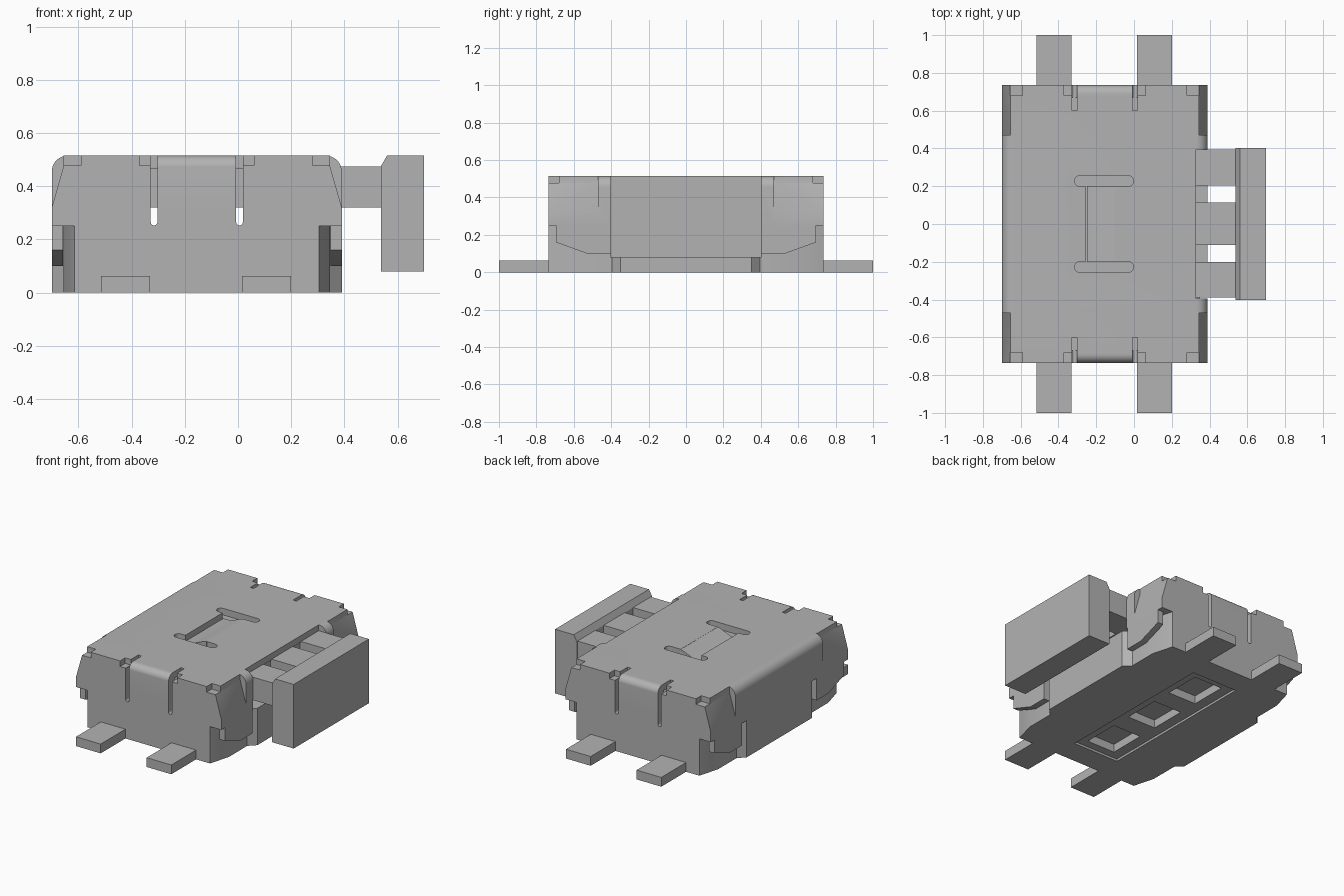
import bpy, bmesh, math

if "Cube" in bpy.data.objects:
    bpy.data.objects.remove(bpy.data.objects["Cube"])

grey = bpy.data.materials.new("mid grey")
grey.use_nodes = True
COLOUR = (0.45, 0.45, 0.45, 1)
grey.diffuse_color = COLOUR
grey.node_tree.nodes["Principled BSDF"].inputs["Base Color"].default_value = COLOUR

MID = -0.155    # centre of the housing along x
HALF = 0.545    # half width of the housing
DEPTH = 0.735   # half depth of the housing
TOP = 0.515


def prism(name, pts, axis, lo, hi):
    """Extrude a 2D outline along an axis from lo to hi."""
    place = {"x": lambda a, b, t: (t, a, b),
             "y": lambda a, b, t: (a, t, b),
             "z": lambda a, b, t: (a, b, t)}[axis]
    bm = bmesh.new()
    ends = [[bm.verts.new(place(a, b, t)) for a, b in pts] for t in (lo, hi)]
    bm.faces.new(ends[0])
    bm.faces.new(ends[1])
    n = len(pts)
    for i in range(n):
        j = (i + 1) % n
        bm.faces.new((ends[0][i], ends[0][j], ends[1][j], ends[1][i]))
    bmesh.ops.recalc_face_normals(bm, faces=bm.faces)
    mesh = bpy.data.meshes.new(name)
    bm.to_mesh(mesh)
    bm.free()
    mesh.materials.append(grey)
    ob = bpy.data.objects.new(name, mesh)
    bpy.context.collection.objects.link(ob)
    return ob


def box(name, x, y, z):
    return prism(name, [(x[0], y[0]), (x[1], y[0]), (x[1], y[1]), (x[0], y[1])], "z", *z)


def boolean(ob, other, op="DIFFERENCE"):
    """Apply a boolean and remove the helper."""
    mod = ob.modifiers.new("cut", "BOOLEAN")
    mod.operation, mod.object, mod.solver = op, other, "EXACT"
    bpy.context.view_layer.objects.active = ob
    bpy.ops.object.modifier_apply(modifier=mod.name)
    bpy.data.objects.remove(other)


def arc(cx, cy, r, start, end, n=8):
    return [(cx + r * math.cos(math.radians(start + (end - start) * i / n)),
             cy + r * math.sin(math.radians(start + (end - start) * i / n)))
            for i in range(n + 1)]


def span(side, a, b):
    """Ordered pair of side * a and side * b."""
    return tuple(sorted((side * a, side * b)))


# Cover: rounded middle section and slanted end sections
R = 0.06
right, left = MID + HALF, MID - HALF
rounded = ([(left, 0.25), (right, 0.25)]
           + arc(right - R, TOP - R, R, 0, 90) + arc(left + R, TOP - R, R, 90, 180))
cover = prism("cover", rounded, "y", -0.47, 0.47)
slanted = [(HALF, 0.25), (HALF, 0.32), (HALF - 0.045, 0.478), (HALF - 0.045, TOP)]
slanted = [(MID + x, z) for x, z in slanted] + [(MID - x, z) for x, z in reversed(slanted)]
for s in (-1, 1):
    boolean(cover, prism("end", slanted, "y", *span(s, 0.47, DEPTH)), "UNION")

# Hollow inside and opening for the button
boolean(cover, box("cavity", (left + 0.06, right - 0.06), (-0.67, 0.67), (0.2, 0.47)))
boolean(cover, box("opening", (right - 0.061, 0.5), (-0.395, 0.395), (0.2, 0.6)))

for s in (-1, 1):
    # Corner notches, relief slots beside the bent tab, rounded tab edge
    for c in (-1, 1):
        edge = sorted((MID + c * 0.435, MID + c * 0.51))
        boolean(cover, box("corner", edge, span(s, 0.68, 0.8), (0.477, 0.6)))
        for reach, low in ((0.215, 0.477), (0.173, 0.3)):
            xs = sorted((MID + c * 0.148, MID + c * reach))
            boolean(cover, box("relief", xs, span(s, 0.68 if low > 0.4 else 0.6, 0.8), (low, 0.6)))
        slot = arc(MID + c * 0.1605, 0.265, 0.0125, 180, 360) + [
            (MID + c * 0.1605 + 0.0125, 0.31), (MID + c * 0.1605 - 0.0125, 0.31)]
        boolean(cover, prism("slot", slot, "y", *span(s, 0.6, 0.8)))
    r = 0.045
    fillet = [(s * y, z) for y, z in arc(DEPTH - r, TOP - r, r, 90, 0)
              + [(0.8, TOP - r), (0.8, 0.6), (DEPTH - r, 0.6)]]
    boolean(cover, prism("fillet", fillet, "x", MID - 0.15, MID + 0.15))
    # Long slots in the top
    stadium = arc(-0.03, s * 0.227, 0.028, -90, 90) + arc(-0.287, s * 0.227, 0.028, 90, 270)
    boolean(cover, prism("top_slot", stadium, "z", 0.4, 0.6))
boolean(cover, box("tongue_window", (-0.255, -0.1), (-0.21, 0.21), (0.4, 0.6)))

# Spring tongue bent down from the top
tongue_top = [(-0.095, TOP), (-0.115, 0.511), (-0.185, 0.482), (-0.2, 0.478), (-0.25, 0.478)]
tongue = prism("spring_tongue", tongue_top + [(x, z - 0.03) for x, z in reversed(tongue_top)],
               "y", -0.2, 0.2)

# Base with chamfered corners and stepped sides
quarter = [(HALF, 0.35), (HALF - 0.045, 0.395), (HALF - 0.045, 0.59), (HALF - 0.085, DEPTH)]
outline = ([(MID + x, y) for x, y in quarter] + [(MID - x, y) for x, y in reversed(quarter)]
           + [(MID - x, -y) for x, y in quarter] + [(MID + x, -y) for x, y in reversed(quarter)])
base = prism("base", outline, "z", 0, 0.25)

# Shallow panel and three pockets underneath
boolean(base, box("panel", (-0.34, 0.0), (-0.57, 0.57), (-0.1, 0.015)))
for y in (-0.39, 0, 0.39):
    boolean(base, box("pocket", (-0.27, -0.06), (y - 0.125, y + 0.125), (-0.1, 0.07)))

# Side clips hanging from the cover
parts = [cover, tongue, base]
for s in (-1, 1):
    for c in (-1, 1):
        clip = [(0.4, 0.255), (0.695, 0.255), (0.695, 0.16), (0.53, 0.1), (0.4, 0.1)]
        name = ("back" if s > 0 else "front") + ("_left" if c > 0 else "_right") + "_clip"
        xs = sorted((MID + c * (HALF - 0.042), MID + c * HALF))
        parts.append(prism(name, [(s * y, z) for y, z in clip], "x", *xs))

# Solder legs
for s in (-1, 1):
    for x in (MID - 0.36, MID + 0.17):
        parts.append(box("solder_leg", (x, x + 0.185), span(s, 0.7, 1), (0, 0.063)))

# Slider inside, stems and push button
parts.append(box("slider", (-0.56, 0.32), (-0.5, 0.5), (0.32, 0.469)))
for lo, hi in ((-0.39, -0.2), (-0.11, 0.115), (0.205, 0.395)):
    parts.append(box("button_stem", (0.3, 0.55), (lo, hi), (0.32, 0.475)))
face = [(0.537, 0.08), (0.7, 0.08), (0.7, TOP), (0.56, TOP), (0.537, 0.475)]
parts.append(prism("push_button", face, "y", -0.403, 0.403))

# Smooth the rounded edges, keep the rest sharp
bpy.ops.object.select_all(action="DESELECT")
for ob in parts:
    ob.select_set(True)
bpy.context.view_layer.objects.active = cover
bpy.ops.object.shade_smooth_by_angle(angle=math.radians(25))
